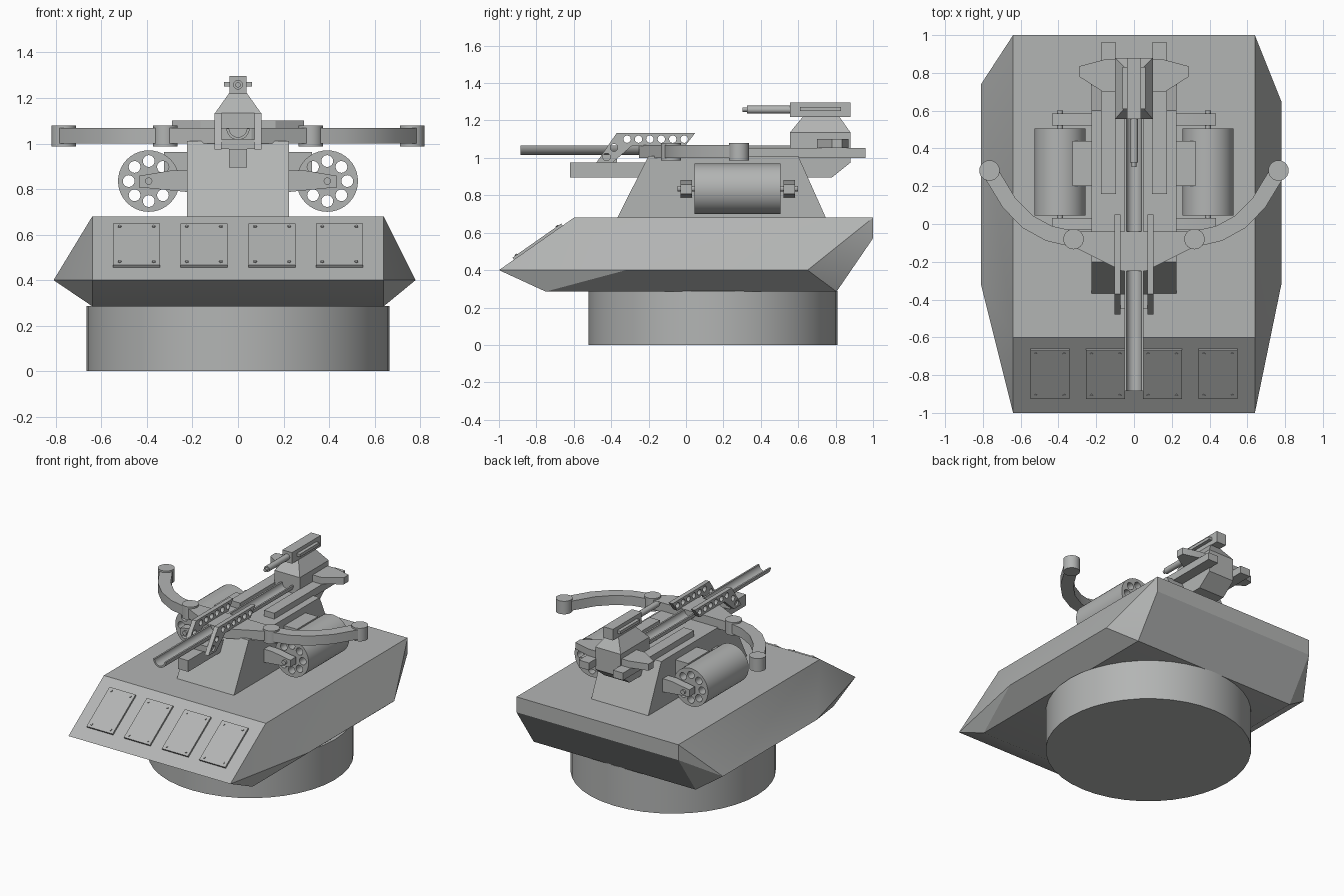
import bpy, bmesh
from math import sin, cos, pi, radians
from mathutils import Vector, Matrix

cube = bpy.data.objects.get("Cube")
if cube:
    bpy.data.objects.remove(cube, do_unlink=True)

grey = bpy.data.materials.new("armour grey")
grey.use_nodes = True
grey.diffuse_color = (0.45, 0.46, 0.455, 1)
grey.node_tree.nodes["Principled BSDF"].inputs["Base Color"].default_value = grey.diffuse_color
parts = []


def finish(name, bm):
    bmesh.ops.remove_doubles(bm, verts=bm.verts, dist=1e-5)
    bmesh.ops.recalc_face_normals(bm, faces=bm.faces)
    mesh = bpy.data.meshes.new(name)
    bm.to_mesh(mesh)
    bm.free()
    mesh.materials.clear()
    mesh.materials.append(grey)
    obj = bpy.data.objects.new(name, mesh)
    bpy.context.collection.objects.link(obj)
    parts.append(obj)
    return obj


def solid(name, points):
    """Convex solid around a set of corner points."""
    bm = bmesh.new()
    for p in points:
        bm.verts.new(p)
    bmesh.ops.convex_hull(bm, input=bm.verts)
    bmesh.ops.dissolve_limit(bm, angle_limit=radians(0.5), verts=bm.verts, edges=bm.edges)
    finish(name, bm)


def box(name, xs, ys, zs):
    solid(name, [(x, y, z) for x in xs for y in ys for z in zs])


def rod(name, a, b, r, sides=16):
    """Cylinder between two points."""
    a, b = Vector(a), Vector(b)
    d = b - a
    m = Matrix.Translation((a + b) / 2) @ d.to_track_quat('Z', 'Y').to_matrix().to_4x4()
    bm = bmesh.new()
    bmesh.ops.create_cone(bm, cap_ends=True, segments=sides, radius1=r, radius2=r,
                          depth=d.length, matrix=m)
    finish(name, bm)


def ring(cx, cy, r, n, start=0.0, sweep=2 * pi):
    return [(cx + r * cos(start + sweep * i / n), cy + r * sin(start + sweep * i / n))
            for i in range(n)]


AXES = {'x': ((0, 0, 1), (1, 0, 0), (0, 1, 0)),
        'y': ((1, 0, 0), (0, 0, -1), (0, 1, 0)),
        'z': ((1, 0, 0), (0, 1, 0), (0, 0, 1))}


def prism(name, outline, lo, hi, axis, holes=()):
    """Flat outline with optional holes, extruded from lo to hi along an axis."""
    curve = bpy.data.curves.new(name + " outline", 'CURVE')
    curve.dimensions, curve.fill_mode = '2D', 'BOTH'
    curve.extrude = (hi - lo) / 2
    for loop in [outline, *holes]:
        s = curve.splines.new('POLY')
        s.points.add(len(loop) - 1)
        for p, (u, v) in zip(s.points, loop):
            p.co = (u, v, 0, 1)
        s.use_cyclic_u = True
    temp = bpy.data.objects.new(name + " outline", curve)
    bpy.context.collection.objects.link(temp)
    dg = bpy.context.evaluated_depsgraph_get()
    mesh = bpy.data.meshes.new_from_object(temp.evaluated_get(dg))
    bm = bmesh.new()
    bm.from_mesh(mesh)
    bpy.data.objects.remove(temp)
    bpy.data.curves.remove(curve)
    bpy.data.meshes.remove(mesh)
    m = Matrix(AXES[axis]).to_4x4()
    m.translation["xyz".index(axis)] = (lo + hi) / 2
    bm.transform(m)
    finish(name, bm)


# Turret ring and faceted hull
rod("turret_ring", (0, 0.145, 0), (0, 0.145, 0.287), 0.665, 40)
profile = [(-1, 0.4), (-0.6, 0.68), (1, 0.68), (1, 0.57), (0.805, 0.285), (-0.75, 0.285)]
flanks = [(0.78, -0.32, 0.4), (0.78, 0.65, 0.4), (-0.81, -0.32, 0.4), (-0.81, 0.74, 0.4)]
solid("hull", [(x, y, z) for x in (-0.64, 0.64) for y, z in profile] + flanks)

# Bolted armour panels on the sloping nose
foot, slope = Vector((0, -1, 0.4)), Vector((0, 0.4, 0.28))
normal = Vector((0, -0.28, 0.4)).normalized()
for x in (-0.445, -0.15, 0.15, 0.445):
    base = [foot + slope * t for t in (0.2, 0.85)]
    solid("nose_panel", [p + normal * h + Vector((x + s, 0, 0))
                         for p in base for h in (-0.003, 0.013) for s in (-0.103, 0.103)])
    for s in (-0.075, 0.075):
        for t in (0.25, 0.8):
            p = foot + slope * t + Vector((x + s, 0, 0))
            rod("panel_bolt", p, p + normal * 0.018, 0.008, 10)

# Pedestal, nose beam and recoil rails
prism("pedestal", [(-0.37, 0.675), (0.75, 0.675), (0.6, 1.01), (-0.2, 1.01)], -0.225, 0.225, 'x')
box("nose_beam", (-0.04, 0.04), (-0.62, -0.15), (0.895, 0.975))
box("plate_cross_piece", (-0.09, 0.09), (-0.45, -0.37), (0.975, 1.018))

# Open half-pipe launch trough
centre = 1.067
trough = ring(0, centre, 0.051, 16, pi, pi) + [(0.051, centre), (0.039, centre)]
trough += ring(0, centre, 0.039, 16, 2 * pi, -pi)[1:] + [(-0.039, centre)]
prism("launch_trough", trough, -0.885, 0.58, 'y')

# Perforated guide plates
guide = [(-0.48, 0.973), (-0.37, 1.134), (0.05, 1.134), (-0.005, 1.064), (-0.29, 1.064), (-0.395, 0.973)]
guide_holes = [ring(-0.315 + 0.061 * i, 1.1, 0.02, 12) for i in range(6)]
guide_holes += [ring(-0.385, 1.055, 0.02, 12), ring(-0.425, 1.005, 0.02, 12)]

# Cross arm carrying both swinging arms
prism("cross_arm", [(-0.32, -0.04), (-0.32, -0.12), (-0.06, -0.25), (0.06, -0.25),
                    (0.32, -0.12), (0.32, -0.04)], 1.0, 1.068, 'z')

drum_holes = 8
arm_path = [Vector(p) for p in ((0.32, -0.08), (0.45, -0.05), (0.56, 0.01), (0.66, 0.11), (0.765, 0.283))]
for side, label in ((1, "left"), (-1, "right")):
    def span(a, b):
        return sorted((side * a, side * b))

    prism(label + "_guide_plate", guide, *span(0.072, 0.103), 'x', guide_holes)
    box(label + "_recoil_rail", span(0.095, 0.175), (0.16, 0.96), (1.0, 1.052))

    # Curved arm with round joints
    inner, outer = [], []
    for i, p in enumerate(arm_path):
        d = arm_path[min(i + 1, 4)] - arm_path[max(i - 1, 0)]
        n = Vector((-d.y, d.x)).normalized() * 0.042
        inner.append((side * (p.x + n.x), p.y + n.y))
        outer.append((side * (p.x - n.x), p.y - n.y))
    prism(label + "_curved_arm", inner + outer[::-1], 1.0, 1.068, 'z')
    for joint, p in (("elbow", arm_path[0]), ("tip", arm_path[-1])):
        rod(label + "_arm_" + joint, (side * p.x, p.y, 0.987), (side * p.x, p.y, 1.08), 0.054, 24)

    # Perforated drum, its feed box, axle and brackets
    cx, cz = side * 0.392, 0.835
    holes = [ring(x, z, 0.026, 16) for x, z in ring(cx, cz, 0.088, drum_holes, pi / 2)]
    prism(label + "_drum", ring(cx, cz, 0.135, 40), 0.045, 0.505, 'y', holes)
    box(label + "_feed_box", span(0.2, 0.325), (0.2, 0.44), (0.85, 0.962))
    rod(label + "_drum_axle", (cx, -0.045, cz), (cx, 0.6, cz), 0.016, 12)
    bracket = [(side * x, z) for x, z in ((0.2, 0.785), (0.435, 0.808), (0.435, 0.858), (0.29, 0.882), (0.2, 0.882))]
    for place, y in (("front", -0.03), ("rear", 0.522)):
        prism(label + "_" + place + "_drum_bracket", bracket, y, y + 0.062, 'y')

    # Swept stabiliser at the back
    wing = [(0.07, 0.87), (0.16, 0.87), (0.29, 0.835), (0.29, 0.78), (0.165, 0.7), (0.07, 0.7)]
    prism(label + "_rear_fin", [(side * x, y) for x, y in wing], 1.052, 1.1, 'z')

# Rear housing: chamfered block and tapered cap
prism("rear_housing", [(0.555, 0.895), (0.78, 0.895), (0.88, 0.975), (0.88, 1.135), (0.555, 1.135)],
      -0.1, 0.1, 'x')
solid("housing_cap", [(x, y, 1.135) for x in (-0.1, 0.1) for y in (0.555, 0.88)] +
      [(x, y, 1.22) for x in (-0.04, 0.04) for y in (0.625, 0.82)])

# Small gun on top
box("gun_body", (-0.038, 0.038), (0.555, 0.88), (1.218, 1.297))
box("gun_side_ribs", (-0.062, 0.062), (0.61, 0.83), (1.25, 1.271))
rod("gun_barrel", (0, 0.325, 1.258), (0, 0.56, 1.258), 0.021)
rod("gun_muzzle", (0, 0.303, 1.258), (0, 0.33, 1.258), 0.012, 12)

# Smooth the round surfaces, keep hard edges
bpy.ops.object.select_all(action='DESELECT')
for obj in parts:
    obj.select_set(True)
bpy.context.view_layer.objects.active = parts[0]
bpy.ops.object.shade_smooth_by_angle(angle=radians(25))
